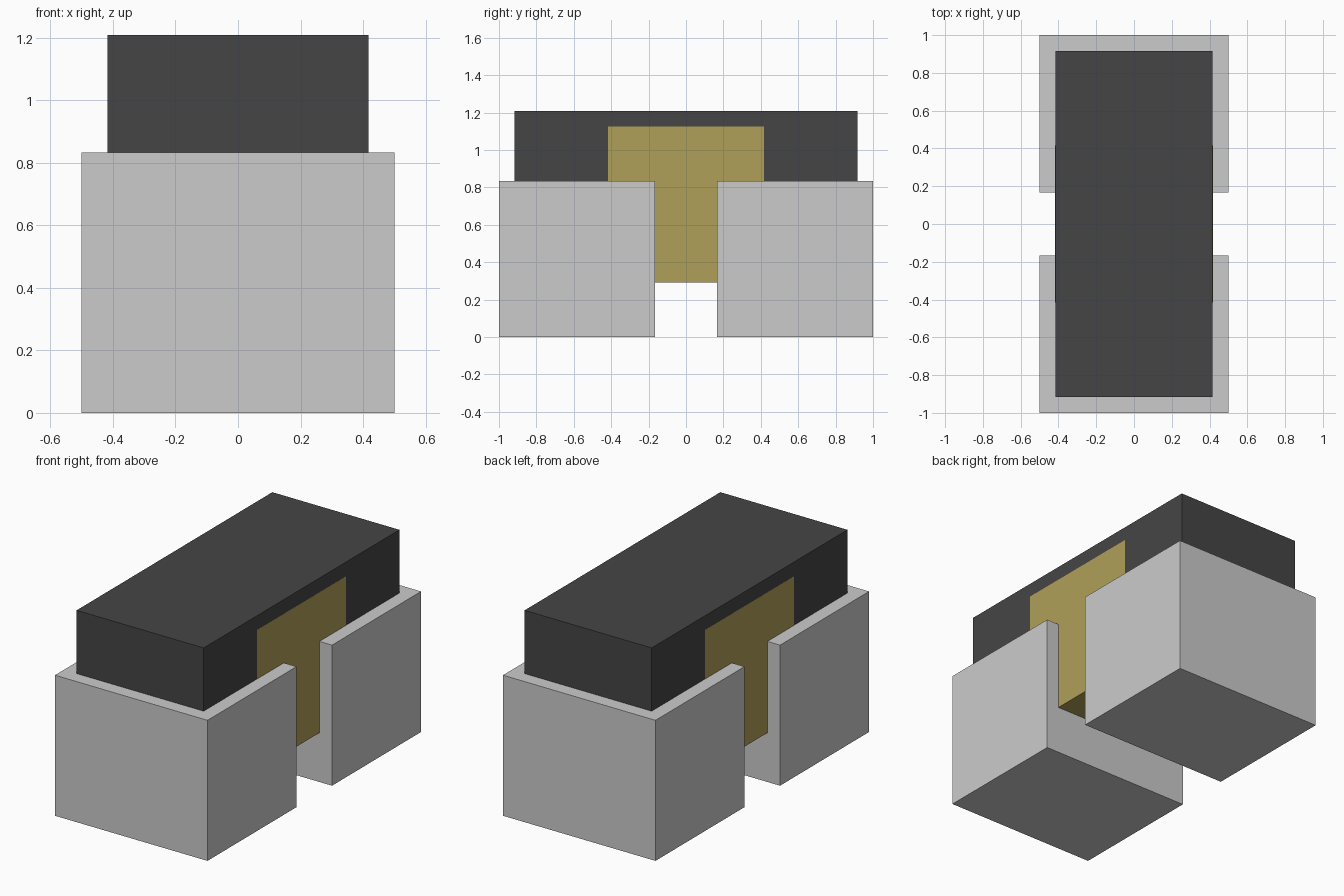
import bpy

if "Cube" in bpy.data.objects:
    bpy.data.objects.remove(bpy.data.objects["Cube"])

U = 1 / 12  # the model sits on a grid of twelfths


def material(name, rgb):
    mat = bpy.data.materials.new(name)
    mat.diffuse_color = (*rgb, 1)
    mat.use_nodes = True
    mat.node_tree.nodes["Principled BSDF"].inputs["Base Color"].default_value = mat.diffuse_color
    return mat


def box(name, size, centre, mat=None):
    bpy.ops.mesh.primitive_cube_add(size=1, location=[c * U for c in centre])
    ob = bpy.context.object
    ob.name = name
    ob.scale = [s * U for s in size]
    bpy.ops.object.transform_apply(location=False, rotation=False, scale=True)
    if mat:
        ob.data.materials.append(mat)
    return ob


dark = material("dark", (0.06, 0.06, 0.06))
yellow = material("yellow", (0.43, 0.35, 0.1))

# Two grey end blocks with a gap between them
for side, label in ((-1, "front"), (1, "back")):
    box(label + "_block", (12, 10, 10), (0, side * 7, 5))

# Long dark beam sunk into both blocks
box("beam", (10, 22, 10), (0, 0, 9.5), dark)

# Yellow core, a hair wider than the beam so its sides show cleanly
box("core", (10.02, 10, 10), (0, 0, 8.5), yellow)
